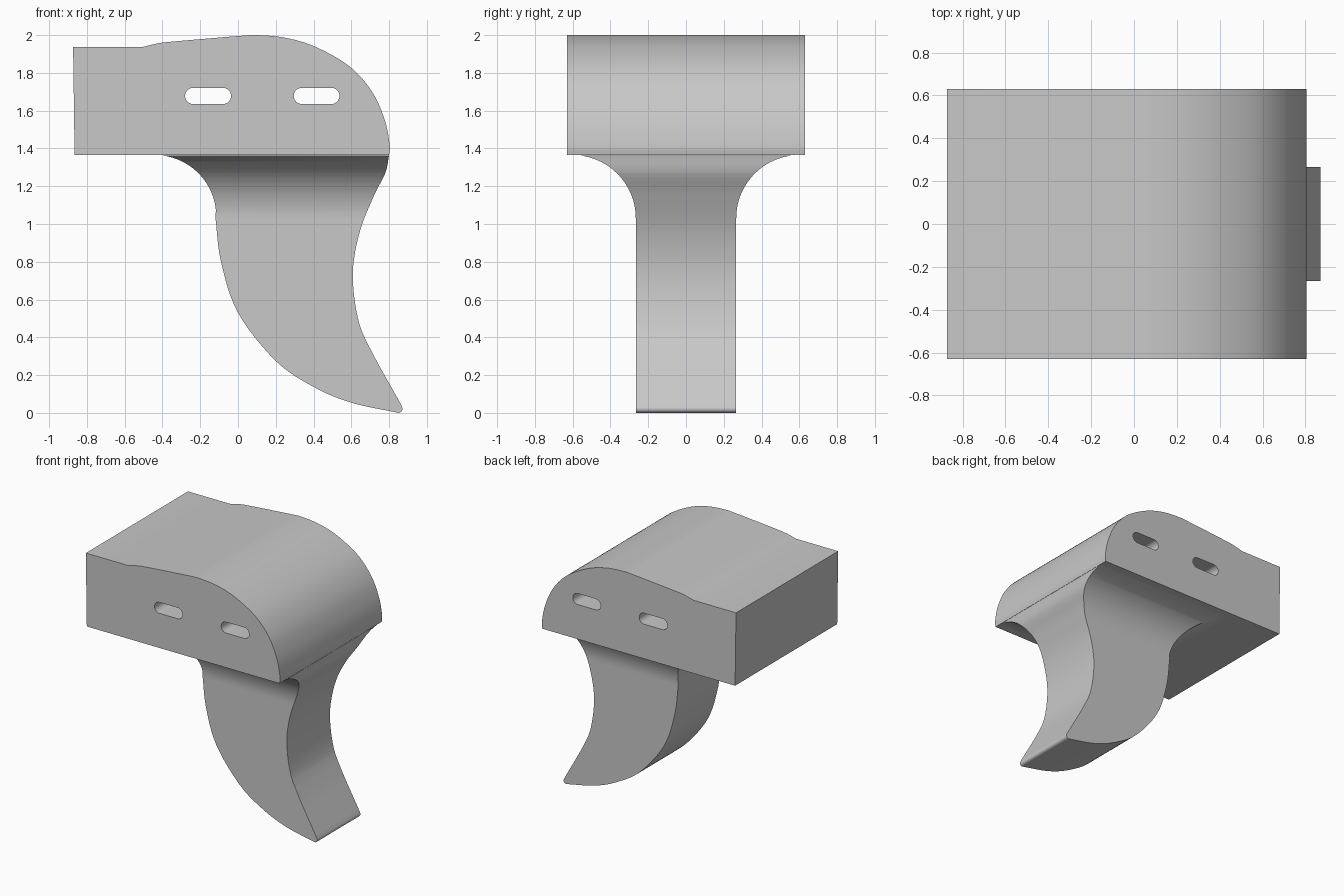
import bpy, bmesh, math
from mathutils import Vector

if "Cube" in bpy.data.objects:
    bpy.data.objects.remove(bpy.data.objects["Cube"], do_unlink=True)

grey = bpy.data.materials.new("light grey")
grey.use_nodes = True
grey.diffuse_color = (0.58, 0.58, 0.58, 1)
grey.node_tree.nodes["Principled BSDF"].inputs["Base Color"].default_value = grey.diffuse_color

HALF_DEPTH = 0.63
BASE_Z = 1.365


def spline(points, steps=6):
    """Smooth curve through the points (Catmull-Rom)."""
    p = [Vector(q) for q in points]
    p = [2 * p[0] - p[1]] + p + [2 * p[-1] - p[-2]]
    out = []
    for a, b, c, d in zip(p, p[1:], p[2:], p[3:]):
        for i in range(steps):
            t = i / steps
            out.append(0.5 * (2 * b + (c - a) * t + (2 * a - 5 * b + 4 * c - d) * t ** 2
                              + (3 * b - a - 3 * c + d) * t ** 3))
    return out + [p[-2]]


def arc(cx, cz, r, start, end, n=16):
    angles = [math.radians(start + (end - start) * i / n) for i in range(n + 1)]
    return [Vector((cx + r * math.cos(a), cz + r * math.sin(a))) for a in angles]


def x_at(curve, z):
    """Horizontal position on a curve that climbs with z."""
    for a, b in zip(curve, curve[1:]):
        if a.y <= z <= b.y and b.y > a.y:
            return a.x + (b.x - a.x) * (z - a.y) / (b.y - a.y)
    return curve[0].x if z < curve[0].y else curve[-1].x


def finish(obj, angle):
    bpy.ops.object.select_all(action='DESELECT')
    obj.select_set(True)
    bpy.context.view_layer.objects.active = obj
    if obj.type == 'CURVE':
        bpy.ops.object.convert(target='MESH')
        obj = bpy.context.object
    bpy.ops.object.shade_smooth_by_angle(angle=math.radians(angle))


# Body: side profile with two slots, extruded through the depth
crown = spline([(-0.51, 1.936), (-0.42, 1.957), (-0.32, 1.968), (0, 1.995), (0.1, 2.0),
                (0.25, 1.986), (0.41, 1.938), (0.59, 1.835), (0.71, 1.7), (0.777, 1.55),
                (0.803, 1.42), (0.80, BASE_Z)])
outline = [Vector((-0.865, BASE_Z)), Vector((-0.873, 1.936))] + crown


def slot(x0, x1, z=1.678, r=0.043):
    return arc(x1 - r, z, r, -90, 90) + arc(x0 + r, z, r, 90, 270)


curve = bpy.data.curves.new("body", 'CURVE')
curve.dimensions = '2D'
curve.fill_mode = 'BOTH'
curve.extrude = HALF_DEPTH
for loop in (outline, slot(-0.28, -0.037), slot(0.295, 0.537)):
    line = curve.splines.new('POLY')
    line.points.add(len(loop) - 1)
    for point, v in zip(line.points, loop):
        point.co = (v.x, v.y, 0, 1)
    line.use_cyclic_u = True
curve.materials.append(grey)
body = bpy.data.objects.new("body", curve)
body.rotation_euler.x = math.pi / 2
bpy.context.collection.objects.link(body)
finish(body, 30)

# Hooked leg: rectangular sections stacked between a left and a right edge curve
left = spline([(0.85, 0), (0.6, 0.054), (0.4, 0.138), (0.2, 0.275), (0, 0.53),
               (-0.09, 0.8), (-0.12, 1.04)])
left += arc(-0.44, 1.04, 0.325, 0, 90)[1:]
right = arc(0.849, 0.022, 0.022, -90, 25, 6)
right += spline([(0.86, 0.05), (0.705, 0.33), (0.635, 0.5), (0.608, 0.74), (0.645, 0.96),
                 (0.72, 1.15), (0.78, 1.27), (0.80, BASE_Z)])


def half_width(z, narrow=0.266, r=0.335):
    rise = max(0, z - (BASE_Z - r))
    if z >= BASE_Z - 1e-4:
        return HALF_DEPTH - 0.03
    return narrow + r - math.sqrt(max(0, r * r - rise * rise))


levels = sorted({round(v.y, 4) for v in left + right if 0 <= v.y <= BASE_Z})
bm = bmesh.new()
rings = []
for z in levels:
    x0, x1, w = x_at(left, z), x_at(right, z), half_width(z)
    x1 = max(x1, x0 + 0.001)
    rings.append([bm.verts.new(c) for c in ((x0, -w, z), (x1, -w, z), (x1, w, z), (x0, w, z))])
for low, high in zip(rings, rings[1:]):
    for i in range(4):
        j = (i + 1) % 4
        bm.faces.new((low[i], low[j], high[j], high[i]))
bm.faces.new(rings[0][::-1])
mesh = bpy.data.meshes.new("hooked_leg")
bm.to_mesh(mesh)
bm.free()
mesh.materials.append(grey)
leg = bpy.data.objects.new("hooked_leg", mesh)
bpy.context.collection.objects.link(leg)
finish(leg, 35)
